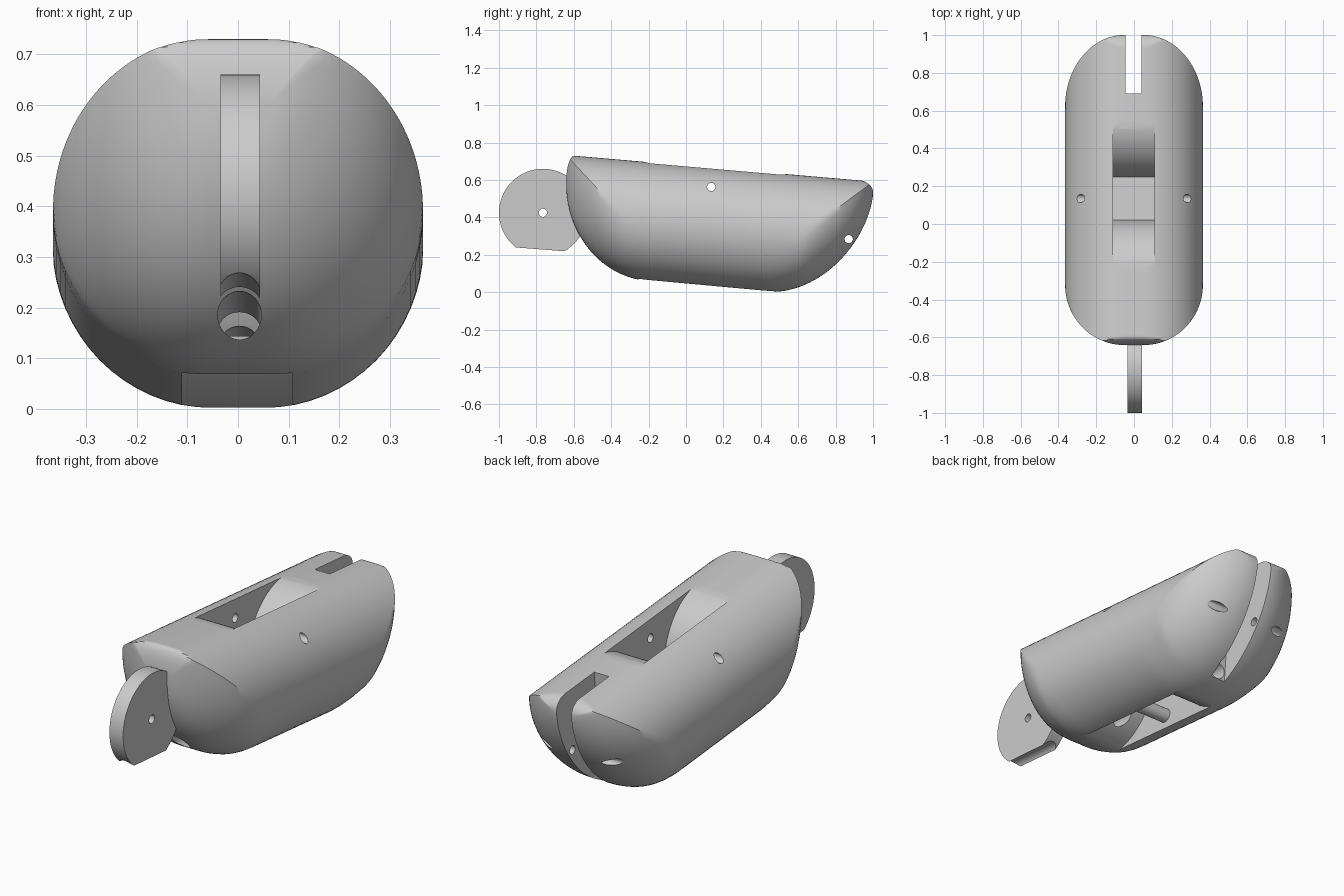
import bpy, bmesh, math
from mathutils import Vector

cube = bpy.data.objects.get("Cube")
if cube:
    bpy.data.objects.remove(cube, do_unlink=True)

grey = bpy.data.materials.new("plain_grey")
grey.use_nodes = True
COLOUR = (0.6, 0.6, 0.6, 1)
grey.diffuse_color = COLOUR
grey.node_tree.nodes["Principled BSDF"].inputs["Base Color"].default_value = COLOUR

SLOPE = 0.0866
TILT = math.atan(SLOPE)
AXIS = Vector((0, math.cos(TILT), -math.sin(TILT)))   # body length direction
UP = Vector((0, math.sin(TILT), math.cos(TILT)))      # across the body height
MID = Vector((0, 0.13, 0.352))
FRONT, BACK = -0.641, 1.001
FLAT, ROUND = 0.05, 0.315                             # flat half width, corner radius


def new_object(name, bm):
    bmesh.ops.recalc_face_normals(bm, faces=bm.faces)
    mesh = bpy.data.meshes.new(name)
    bm.to_mesh(mesh)
    bm.free()
    mesh.materials.append(grey)
    ob = bpy.data.objects.new(name, mesh)
    bpy.context.collection.objects.link(ob)
    return ob


def prism(name, pts, vec):
    """Closed outline of 3D points extruded along a vector."""
    bm = bmesh.new()
    face = bm.faces.new([bm.verts.new(p) for p in pts])
    ext = bmesh.ops.extrude_face_region(bm, geom=[face], use_keep_orig=True)
    moved = [g for g in ext["geom"] if isinstance(g, bmesh.types.BMVert)]
    bmesh.ops.translate(bm, verts=moved, vec=vec)
    return new_object(name, bm)


def side_prism(name, yz, x0, x1):
    return prism(name, [(x0, y, z) for y, z in yz], (x1 - x0, 0, 0))


def loft(name, rings):
    """Closed skin over rings of equal point count."""
    bm = bmesh.new()
    rows = [[bm.verts.new(p) for p in ring] for ring in rings]
    n = len(rows[0])
    for a, b in zip(rows, rows[1:]):
        for i in range(n):
            bm.faces.new((a[i], a[(i + 1) % n], b[(i + 1) % n], b[i]))
    bm.faces.new(rows[0])
    bm.faces.new(rows[-1])
    return new_object(name, bm)


def tilted(u, w):
    p = MID + AXIS * u + UP * w
    return p.y, p.z


def bezier(a, b, c, d, n):
    out = []
    for i in range(n + 1):
        t = i / n
        s = 1 - t
        out.append(tuple(s**3 * a[k] + 3*s*s*t * b[k] + 3*s*t*t * c[k] + t**3 * d[k]
                         for k in (0, 1)))
    return out


def circle(y, z, r, n=32):
    return [(y + r * math.cos(i * math.tau / n), z + r * math.sin(i * math.tau / n))
            for i in range(n)]


def boolean(ob, tool):
    tool.hide_render = True
    mod = ob.modifiers.new("cut", "BOOLEAN")
    mod.operation, mod.solver, mod.object = "DIFFERENCE", "EXACT", tool
    bpy.context.view_layer.objects.active = ob
    bpy.ops.object.modifier_apply(modifier=mod.name)
    bpy.data.objects.remove(tool, do_unlink=True)


def quarter(d, length):
    """Quarter-ellipse rise from 0 at the end to 1 at the given length."""
    return math.sqrt(1 - max(0, 1 - d / length) ** 2)


def body_ring(y, z_low, n=16):
    """Cross-section: rounded top shoulder above, bowl-shaped lower half."""
    mid = MID.z - SLOPE * (y - MID.y)
    reach = ROUND * min(quarter(y - FRONT, 0.32), quarter(BACK - y, 0.38))
    drop = 0.15 * (1 - quarter(y - FRONT, 0.045)) + 0.06 * (1 - quarter(BACK - y, 0.07))
    z_top = mid + ROUND - drop
    low_angle = math.acos(min(1, reach / ROUND))
    half = []
    for i in range(n + 1):
        a = math.pi / 2 + (low_angle - math.pi / 2) * i / n
        half.append((FLAT + ROUND * math.cos(a), min(z_top, mid + ROUND * math.sin(a))))
    z_side = half[-1][1]
    for i in range(1, n + 1):
        a = math.pi / 2 * i / n
        half.append((FLAT + reach * math.cos(a), z_side - (z_side - z_low) * math.sin(a)))
    return [(x, y, z) for x, z in half] + [(-x, y, z) for x, z in reversed(half)]


# Body: lofted along its length, following the curve of the underside
keel = bezier((-0.64, 0.56), (-0.63, 0.30), (-0.45, 0.08), (-0.2, 0.06), 32)
keel += [(-0.2 + 0.62 * i / 5, 0.06 - 0.057 * i / 5) for i in range(1, 5)]
keel += bezier((0.42, 0.003), (0.72, -0.02), (0.97, 0.27), (1.0, 0.52), 32)
body = loft("body", [body_ring(y, z) for y, z in keel])

# Flared openings in the top and underside, separated by a thin web
for side, height in ((1, 0.316), (-1, 0.321)):
    flare = []
    for i in range(25):
        t = math.radians(9 + 81 * i / 24)
        flare.append((0.42 - 0.31 * math.cos(t), height * math.sin(t)))
    flare.append((0.42, 0.45))
    outline = flare + [(-u, w) for u, w in reversed(flare)]
    boolean(body, side_prism("flare_tool", [tilted(u, side * w) for u, w in outline],
                             -0.11, 0.108))

# Rear slot
slot = [tilted(u, w) for u, w in ((0.537, -0.6), (1.3, -0.6), (1.3, 0.6), (0.537, 0.6))]
boolean(body, side_prism("slot_tool", slot, -0.045, 0.04))

# Cross holes through the body
for y, z in ((0.135, 0.563), (0.87, 0.284)):
    boolean(body, side_prism("hole_tool", circle(y, z, 0.022), -0.6, 0.6))


def cord_tool(y0, y1):
    """Long round cutter along the cord path."""
    start = Vector((0.003, y0, 0.222 - SLOPE * (y0 + 0.9)))
    return prism("cord_tool", [start + Vector((a, 0, 0)) + UP * b
                               for a, b in circle(0, 0, 0.043)], AXIS * (y1 - y0))


# Cord passage from the front to the rear slot
boolean(body, cord_tool(-0.9, 0.75))

# Front disc with a flat bottom, centre hole and half-round groove
CY, CZ, R = -0.765, 0.425, 0.235
a0, a1 = math.radians(-61), math.radians(232)
rim = [(CY + R * math.cos(a0 + (a1 - a0) * i / 64),
        CZ + R * math.sin(a0 + (a1 - a0) * i / 64)) for i in range(65)]
disc = side_prism("front_disc", rim, -0.035, 0.043)
boolean(disc, side_prism("disc_hole_tool", circle(CY, CZ, 0.022), -0.2, 0.2))
boolean(disc, cord_tool(-1.1, -0.45))

# Cross pin in the lower opening
py, pz = tilted(0, -0.245)
pin = side_prism("cross_pin", circle(py, pz, 0.036), -0.13, 0.13)

# Smooth curved faces, keep the cut edges sharp
bpy.ops.object.select_all(action="DESELECT")
for ob in (body, disc, pin):
    ob.select_set(True)
bpy.context.view_layer.objects.active = body
bpy.ops.object.shade_smooth_by_angle(angle=math.radians(40))
